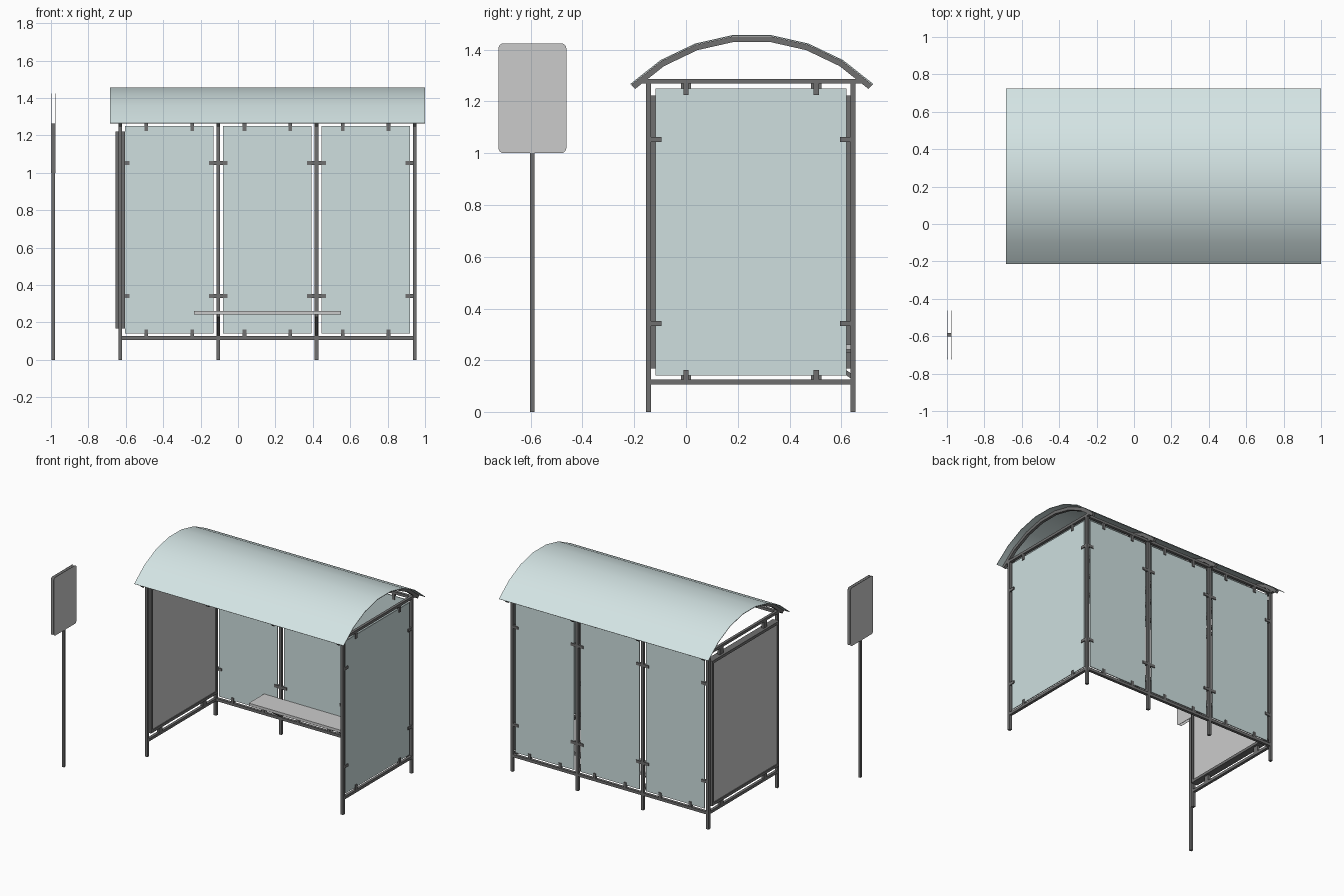
import bpy, bmesh, math
from mathutils import Vector

if "Cube" in bpy.data.objects:
    bpy.data.objects.remove(bpy.data.objects["Cube"])


def material(name, rgb):
    m = bpy.data.materials.new(name)
    m.diffuse_color = (*rgb, 1)
    m.use_nodes = True
    m.node_tree.nodes["Principled BSDF"].inputs["Base Color"].default_value = m.diffuse_color
    return m


GLASS = material("pale_glass", (0.62, 0.74, 0.74))
ROOF = material("roof_sheet", (0.66, 0.78, 0.78))
DARK = material("dark_metal", (0.16, 0.16, 0.16))


def finish(name, bm, mat):
    bmesh.ops.recalc_face_normals(bm, faces=bm.faces)
    me = bpy.data.meshes.new(name)
    bm.to_mesh(me)
    bm.free()
    ob = bpy.data.objects.new(name, me)
    bpy.context.collection.objects.link(ob)
    if mat:
        me.materials.append(mat)
    return ob


def box(name, x, y, z, mat=DARK):
    """Box from (min, max) ranges on each axis."""
    bm = bmesh.new()
    bmesh.ops.create_cube(bm, size=1)
    for v in bm.verts:
        v.co = Vector([(r[0] + r[1]) / 2 + c * (r[1] - r[0]) for r, c in zip((x, y, z), v.co)])
    return finish(name, bm, mat)


def about(c, h=0.01):
    return (c - h, c + h)


def prism_x(name, pts, x, mat=None):
    """Outline in the y-z plane extruded along x."""
    bm = bmesh.new()
    f = bm.faces.new([bm.verts.new((x[0], *p)) for p in pts])
    new = bmesh.ops.extrude_face_region(bm, geom=[f])["geom"]
    bmesh.ops.translate(bm, vec=(x[1] - x[0], 0, 0), verts=[v for v in new if isinstance(v, bmesh.types.BMVert)])
    return finish(name, bm, mat)


def arch(name, x, r_out, thick, mat, segs=7, cy=0.254, cz=0.793, half=math.radians(44.7)):
    """Curved bar or sheet following the roof arc."""
    bm = bmesh.new()
    rings = []
    for i in range(segs + 1):
        a = -half + 2 * half * i / segs
        rings.append([bm.verts.new((px, cy + r * math.sin(a), cz + r * math.cos(a)))
                      for px, r in ((x[0], r_out), (x[1], r_out), (x[1], r_out - thick), (x[0], r_out - thick))])
    for a, b in zip(rings, rings[1:]):
        for k in range(4):
            bm.faces.new((a[k], a[(k + 1) % 4], b[(k + 1) % 4], b[k]))
    bm.faces.new(rings[0])
    bm.faces.new(rings[-1])
    return finish(name, bm, mat)


POSTS = [-0.63, -0.105, 0.42, 0.945]
FRONT, BACK = -0.145, 0.645
LEFT, RIGHT = POSTS[0], POSTS[-1]
LOW, HIGH = about(0.117), (1.268, 1.287)

# Posts
for x in POSTS:
    box("back_post", about(x), about(BACK), (0, 1.27))
for x in (LEFT, RIGHT):
    box("front_post", about(x), about(FRONT), (0, 1.27))

# Rails between the posts, with the upper ties reaching the roof ends
box("back_bottom_rail", (LEFT, RIGHT), about(BACK), LOW)
for y in (FRONT, BACK):
    box("top_beam", (LEFT, RIGHT), about(y), HIGH)
for x in (LEFT, RIGHT):
    box("side_bottom_rail", about(x), (FRONT, BACK), LOW)
for x in POSTS:
    box("roof_tie", about(x), (-0.187, 0.695), HIGH)
    arch("roof_rib", about(x), 0.662, 0.022, DARK)

# Curved roof sheet
roof = arch("roof_sheet", (-0.685, 1.0), 0.667, 0.004, ROOF)
bpy.context.view_layer.objects.active = roof
roof.select_set(True)
bpy.ops.object.shade_smooth_by_angle(angle=math.radians(30))
roof.select_set(False)

# Back glass with its clamps
for a, b in zip(POSTS, POSTS[1:]):
    box("back_glass", (a + 0.026, b - 0.026), about(BACK, 0.003), (0.142, 1.25), GLASS)
    for x in (a + 0.14, b - 0.14):
        box("glass_clamp", about(x), about(BACK, 0.009), (0.118, 0.163))
        box("glass_clamp", about(x), about(BACK, 0.009), (1.225, 1.27))
    for z in (0.342, 1.053):
        box("glass_clamp", (a, a + 0.05), about(BACK, 0.009), about(z))
        box("glass_clamp", (b - 0.05, b), about(BACK, 0.009), about(z))

# Right side glass with its clamps
box("side_glass", about(RIGHT, 0.003), (-0.118, 0.62), (0.142, 1.25), GLASS)
for y in (0.0, 0.503):
    box("glass_clamp", about(RIGHT, 0.009), about(y), (0.118, 0.163))
    box("glass_clamp", about(RIGHT, 0.009), about(y), (1.225, 1.27))
for z in (0.342, 1.053):
    box("glass_clamp", about(RIGHT, 0.009), (FRONT, FRONT + 0.05), about(z))
    box("glass_clamp", about(RIGHT, 0.009), (BACK - 0.05, BACK), about(z))

# Display case on the left side: frame, panel and mounts
CASE = (-0.656, -0.605)
for y in ((-0.135, -0.115), (0.615, 0.635)):
    box("case_upright", CASE, y, (0.168, 1.222))
for z in ((0.168, 0.188), (1.202, 1.222)):
    box("case_crossbar", CASE, (-0.115, 0.615), z)
box("case_panel", (-0.65, -0.611), (-0.115, 0.615), (0.188, 1.202), None)
for y in (0.0, 0.503):
    box("case_mount", about(LEFT), about(y, 0.02), (0.12, 0.17))
    box("case_mount", about(LEFT), about(y, 0.02), (1.22, 1.27))

# Bench on two triangular brackets
box("bench_seat", (-0.235, 0.55), (0.46, 0.635), (0.242, 0.262), None)
for x in POSTS[1:3]:
    box("bench_arm", about(x, 0.008), (0.48, BACK), (0.228, 0.242))
    prism_x("bench_strut", [(0.64, 0.128), (0.64, 0.148), (0.51, 0.235), (0.485, 0.235)], about(x, 0.008), DARK)

# Stop sign pole with two rounded plates
SX, SY = -0.988, -0.593
box("sign_pole", about(SX, 0.009), about(SY, 0.009), (0, 1.265))
outline = []
for k, (sy, sz) in enumerate(((1, 1), (-1, 1), (-1, -1), (1, -1))):
    for j in range(5):
        a = math.pi / 2 * (k + j / 4)
        outline.append((SY + sy * 0.111 + 0.02 * math.cos(a), 1.212 + sz * 0.192 + 0.02 * math.sin(a)))
for x in ((-1.0, -0.998), (-0.978, -0.976)):
    prism_x("sign_plate", outline, x)
